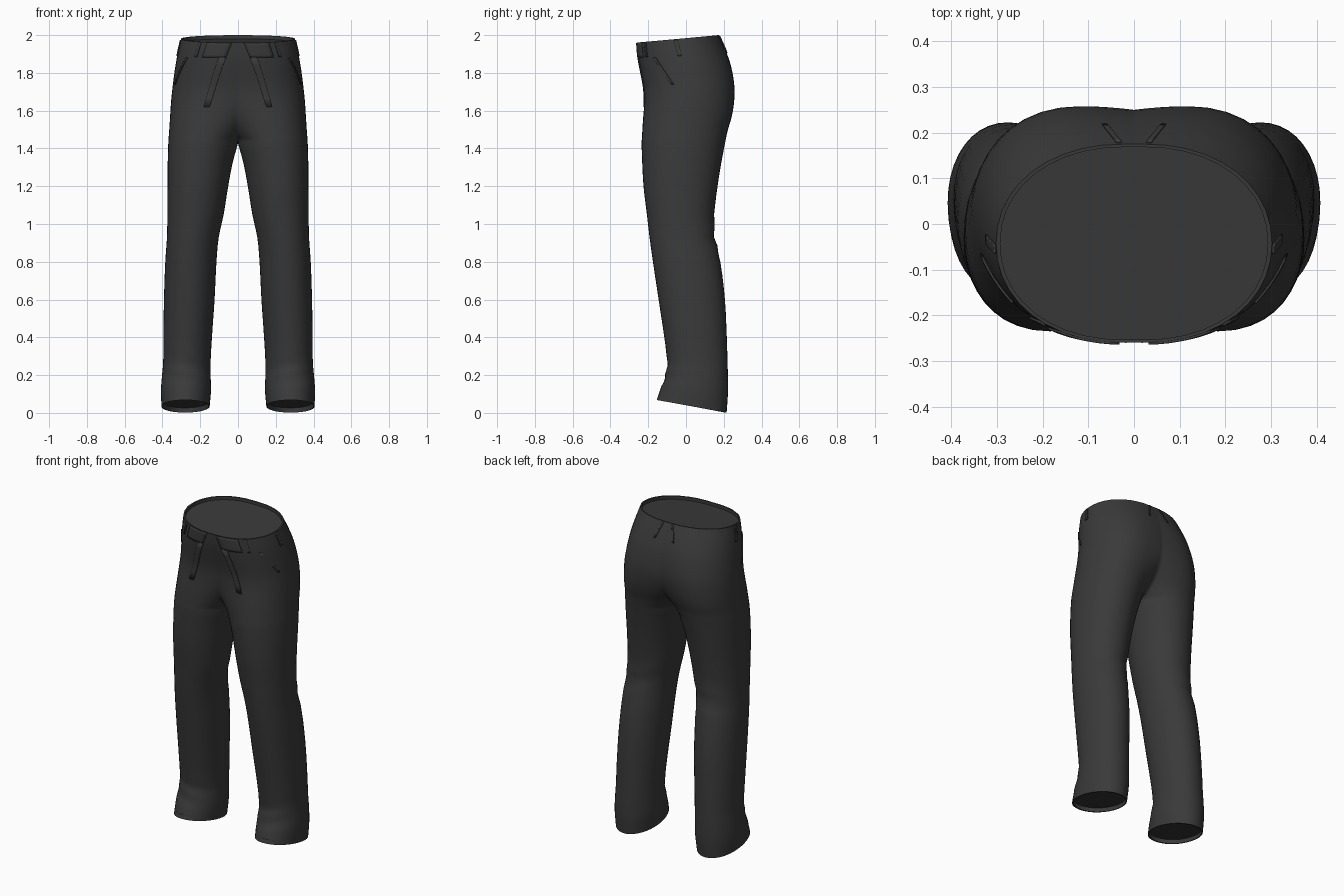
import bpy, bmesh, math
from mathutils import Vector

if "Cube" in bpy.data.objects:
    bpy.data.objects.remove(bpy.data.objects["Cube"])

cloth = bpy.data.materials.new("charcoal cloth")
cloth.diffuse_color = (0.042, 0.042, 0.042, 1)
cloth.use_nodes = True
cloth.node_tree.nodes["Principled BSDF"].inputs["Base Color"].default_value = cloth.diffuse_color

# Leg sections: z, inner x, outer x, front y, back y
LEG = [(.035, .15, .405, -.155, .215), (.12, .143, .408, -.13, .222), (.2, .145, .402, -.105, .222),
       (.27, .145, .396, -.1, .22), (.4, .138, .395, -.115, .216), (.6, .124, .392, -.145, .206),
       (.8, .114, .385, -.175, .182), (.93, .102, .376, -.193, .153), (1.05, .076, .374, -.207, .15),
       (1.2, .052, .373, -.225, .167), (1.33, .027, .372, -.232, .188)]
# Hip sections: z, centre x, outer x, front y, back y, depth kept at the middle
HIP = [(1.43, .184, .369, -.235, .207, 0), (1.46, .18, .367, -.233, .213, .4), (1.5, .172, .364, -.231, .222, .64),
       (1.56, .16, .36, -.227, .24, .83), (1.64, .135, .355, -.221, .254, .94), (1.72, .11, .347, -.223, .257, .97),
       (1.82, .08, .334, -.24, .24, .985), (1.9, .05, .32, -.254, .212, .993), (1.98, .02, .302, -.26, .175, .999)]
ROWS = [(z, a, b, (a + b) / 2, f, k, 0) for z, a, b, f, k in LEG]
ROWS += [(z, 0, b, c, f, k, v) for z, c, b, f, k, v in HIP]


def section(z):
    """Smoothly interpolated section values at height z."""
    i = max(j for j in range(len(ROWS) - 1) if ROWS[j][0] <= z + 1e-6 or j == 0)
    p, q = ROWS[i], ROWS[i + 1]
    o, r = ROWS[max(i - 1, 0)], ROWS[min(i + 2, len(ROWS) - 1)]
    h = q[0] - p[0]
    t = (z - p[0]) / h
    out = []
    for k in range(1, 7):
        m0 = (q[k] - o[k]) / (q[0] - o[0]) * h
        m1 = (r[k] - p[k]) / (r[0] - p[0]) * h
        out.append((2*t**3 - 3*t*t + 1) * p[k] + (t**3 - 2*t*t + t) * m0
                   + (3*t*t - 2*t**3) * q[k] + (t**3 - t*t) * m1)
    if z <= 1.43 + 1e-6:
        out[5] = 0
    if z >= 1.43 - 1e-6:
        out[0] = 0
    out[0], out[5] = max(out[0], 0), min(max(out[5], 0), .999)
    return out


def point(z, u):
    """Surface point: u 0..1 inner front, 1..3 outer side, 3..4 inner back."""
    xin, xout, cx, yf, yb, v = section(z)
    cy, ry = (yf + yb) / 2, (yb - yf) / 2
    if 1 <= u <= 3:
        a = (u - 2) * math.pi / 2
        c, s = math.cos(a), math.sin(a)
        x = cx + (xout - cx) * abs(c) ** .93
        y = math.copysign(abs(s) ** .95, s)
    else:
        s = math.acos(v) if v else math.pi / 2
        w = s * ((1 - u) if u < 1 else (u - 3))
        x = cx - (cx - xin) * math.sin(w) / math.sin(s)
        y = math.cos(w) * (-1 if u < 1 else 1)
    if u in (0, 4):
        x = xin
    # soft cloth folds behind the knee and above the hem
    fold = .006 * math.sin(z * 55 + x * 14) * math.exp(-((z - .93) / .1) ** 2) * max(y, 0)
    fold += .005 * math.sin(z * 60 - x * 16) * math.exp(-((z - .2) / .08) ** 2) * min(y, 0)
    # sloping hem and waist
    slope = -.18 * max(0, 1 - (z - .035) / .28) ** 1.3 + .09 * max(0, min(1, (z - 1.7) / .28))
    return Vector((x, cy + ry * y + fold, z + slope * ry * y))


def finish(name, bm, mirror=True, thick=0):
    me = bpy.data.meshes.new(name)
    bm.to_mesh(me)
    bm.free()
    me.materials.append(cloth)
    ob = bpy.data.objects.new(name, me)
    bpy.context.collection.objects.link(ob)
    bpy.context.view_layer.objects.active = ob
    ob.select_set(True)
    bpy.ops.object.shade_smooth_by_angle(angle=math.radians(45))
    ob.select_set(False)
    if thick:
        m = ob.modifiers.new("thickness", 'SOLIDIFY')
        m.thickness, m.offset = thick, 0
    if mirror:
        m = ob.modifiers.new("mirror", 'MIRROR')
        m.merge_threshold = .0005
    return ob


# Trousers: one lofted half, mirrored
N = 40
us = [4 * i / N for i in range(N + 1)]
zs = [ROWS[0][0]]
for p, q in zip(ROWS, ROWS[1:]):
    zs += [p[0] + (q[0] - p[0]) * k / 3 for k in (1, 2, 3)]
bm = bmesh.new()
rings = [[bm.verts.new(point(z, u)) for u in us] for z in zs]


def bridge(a, b):
    for i in range(N):
        bm.faces.new((a[i], a[i + 1], b[i + 1], b[i]))


for a, b in zip(rings, rings[1:]):
    bridge(a, b)


def recessed_end(ring, cx, cy, shrink, dz):
    """Thin rim and a closing panel set slightly inside an opening."""
    loops = [ring]
    for d in (0, dz):
        loops.append([bm.verts.new((cx + (v.co.x - cx) * shrink, cy + (v.co.y - cy) * shrink, v.co.z + d))
                      for v in ring])
    for a, b in zip(loops, loops[1:]):
        bridge(a, b)
    return loops[-1]


top = recessed_end(rings[-1], 0, -.04, .97, -.02)
hem = recessed_end(rings[0], .277, .03, .96, .025)
bm.faces.new(top)
bm.faces.new(hem[:-1])
bmesh.ops.remove_doubles(bm, verts=bm.verts, dist=.00005)
bmesh.ops.recalc_face_normals(bm, faces=bm.faces)
finish("trousers", bm)


def patch(name, u0, u1, z0, z1, lean=0, mirror=True, steps=6):
    """Thin cloth strip lying on the surface; lean shifts its lower end around the body."""
    bm = bmesh.new()
    grid = []
    for j in range(steps + 1):
        z = z0 + (z1 - z0) * j / steps
        row = []
        for i in range(steps + 1):
            u = u0 + (u1 - u0) * i / steps + lean * (1 - j / steps)
            p = point(z, u)
            side = point(z, u + .01) - point(z, u - .01)
            n = Vector((side.y, -side.x, 0)).normalized()
            row.append(bm.verts.new(p + n * .002))
        grid.append(row)
    for a, b in zip(grid, grid[1:]):
        for i in range(steps):
            bm.faces.new((a[i], a[i + 1], b[i + 1], b[i]))
    finish(name, bm, mirror, .005)


# Belt loops, waistband tab, fly and slanted pocket edges
patch("front_belt_loop", 1.40, 1.44, 1.895, 1.975)
patch("side_belt_loop", 1.94, 1.99, 1.89, 1.975)
patch("back_belt_loop", 2.97, 2.99, 1.89, 1.975)
patch("front_waistband", 1.02, 1.32, 1.895, 1.978)
patch("fly_flap", 1.02, 1.1, 1.62, 1.9)
patch("pocket_edge", 1.56, 1.6, 1.74, 1.89, lean=.2)
